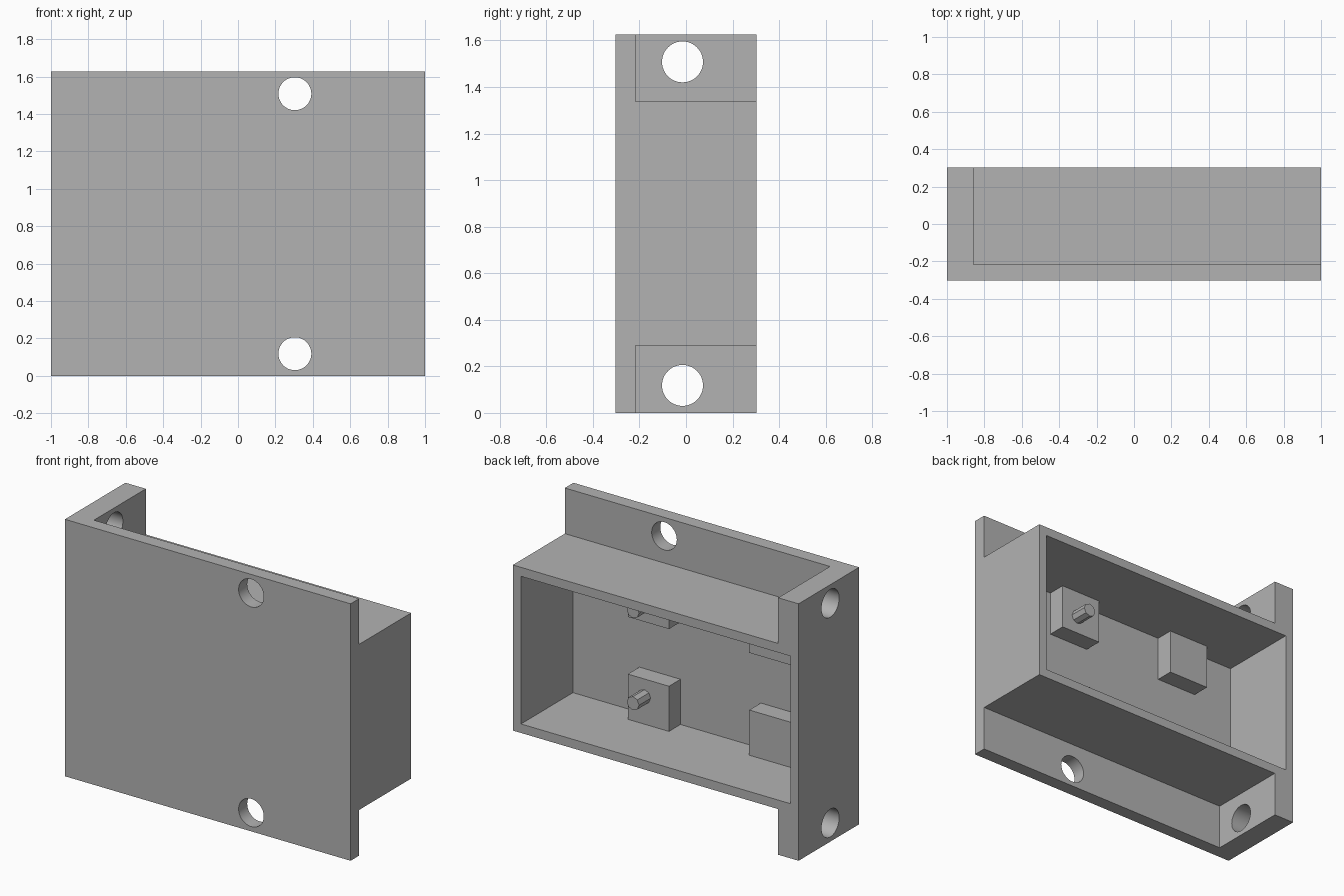
import bpy
import math

old = bpy.data.objects.get("Cube")
if old:
    bpy.data.objects.remove(old, do_unlink=True)

# Overall sizes
HEIGHT = 1.626
BACK = 0.3025           # half of the depth
FLOOR = -0.2165         # inner face of the front plate
END = -0.857            # inner face of the end plate
BOX_LOW = 0.289         # underside of the housing
WALL = 0.057

grey = bpy.data.materials.new("plain_grey")
grey.use_nodes = True
grey.diffuse_color = (0.45, 0.45, 0.45, 1)
grey.node_tree.nodes["Principled BSDF"].inputs["Base Color"].default_value = grey.diffuse_color


def box(name, x, y, z):
    """Box from (low, high) ranges."""
    centre = [(a + b) / 2 for a, b in (x, y, z)]
    size = [b - a for a, b in (x, y, z)]
    bpy.ops.mesh.primitive_cube_add(size=1, location=centre)
    ob = bpy.context.object
    ob.name = name
    ob.scale = size
    bpy.ops.object.transform_apply(location=False, rotation=False, scale=True)
    ob.data.materials.append(grey)
    return ob


def rod(name, location, radius, length, sides, axis):
    """Cylinder along the x or y axis."""
    turn = (0, math.pi / 2, 0) if axis == "x" else (math.pi / 2, 0, 0)
    bpy.ops.mesh.primitive_cylinder_add(vertices=sides, radius=radius, depth=length,
                                        location=location, rotation=turn)
    ob = bpy.context.object
    ob.name = name
    ob.data.materials.append(grey)
    return ob


def cut(target, cutter):
    """Subtract the cutter from the target, then discard the cutter."""
    cutter.hide_render = True
    mod = target.modifiers.new("cut", "BOOLEAN")
    mod.operation = "DIFFERENCE"
    mod.solver = "EXACT"
    mod.object = cutter
    bpy.context.view_layer.objects.active = target
    bpy.ops.object.modifier_apply(modifier=mod.name)
    bpy.data.objects.remove(cutter, do_unlink=True)


def mirrored(low, high, upper):
    """A height range, flipped to the upper half when asked."""
    return (HEIGHT - high, HEIGHT - low) if upper else (low, high)


# Body: solid block, hollowed from the back and notched above and below
body = box("housing_body", (-1, 1), (-BACK, BACK), (0, HEIGHT))
inner = BOX_LOW + WALL
cut(body, box("cavity_cutter", (WALL - 1, 1 - WALL), (FLOOR, 1), (inner, HEIGHT - inner)))

for upper in (False, True):
    side = "upper" if upper else "lower"
    cut(body, box("notch_cutter", (END, 2), (FLOOR, 1), mirrored(-1, BOX_LOW, upper)))

    # Mounting holes through the front plate and the end plate
    hole_z = mirrored(0.118, 0.118, upper)[0]
    cut(body, rod("front_hole_cutter", (0.304, -0.26, hole_z), 0.088, 0.3, 48, "y"))
    cut(body, rod("end_hole_cutter", (-0.93, -0.015, hole_z), 0.088, 0.3, 48, "x"))

    # Support blocks inside the cavity, seated slightly into the walls
    block_z = mirrored(inner - 0.01, inner + 0.286, upper)
    for label, left in (("peg_block", 0.19), ("plain_block", -0.66)):
        box(f"{side}_{label}", (left, left + 0.288), (FLOOR - 0.01, -0.101), block_z)

    # Locating peg on the block
    peg_z = mirrored(0.522, 0.522, upper)[0]
    rod(f"{side}_peg", (0.361, -0.048, peg_z), 0.043, 0.126, 8, "y")

# Smooth hole walls, crisp edges
bpy.ops.object.select_all(action="DESELECT")
body.select_set(True)
bpy.context.view_layer.objects.active = body
bpy.ops.object.shade_smooth_by_angle(angle=math.radians(30))
